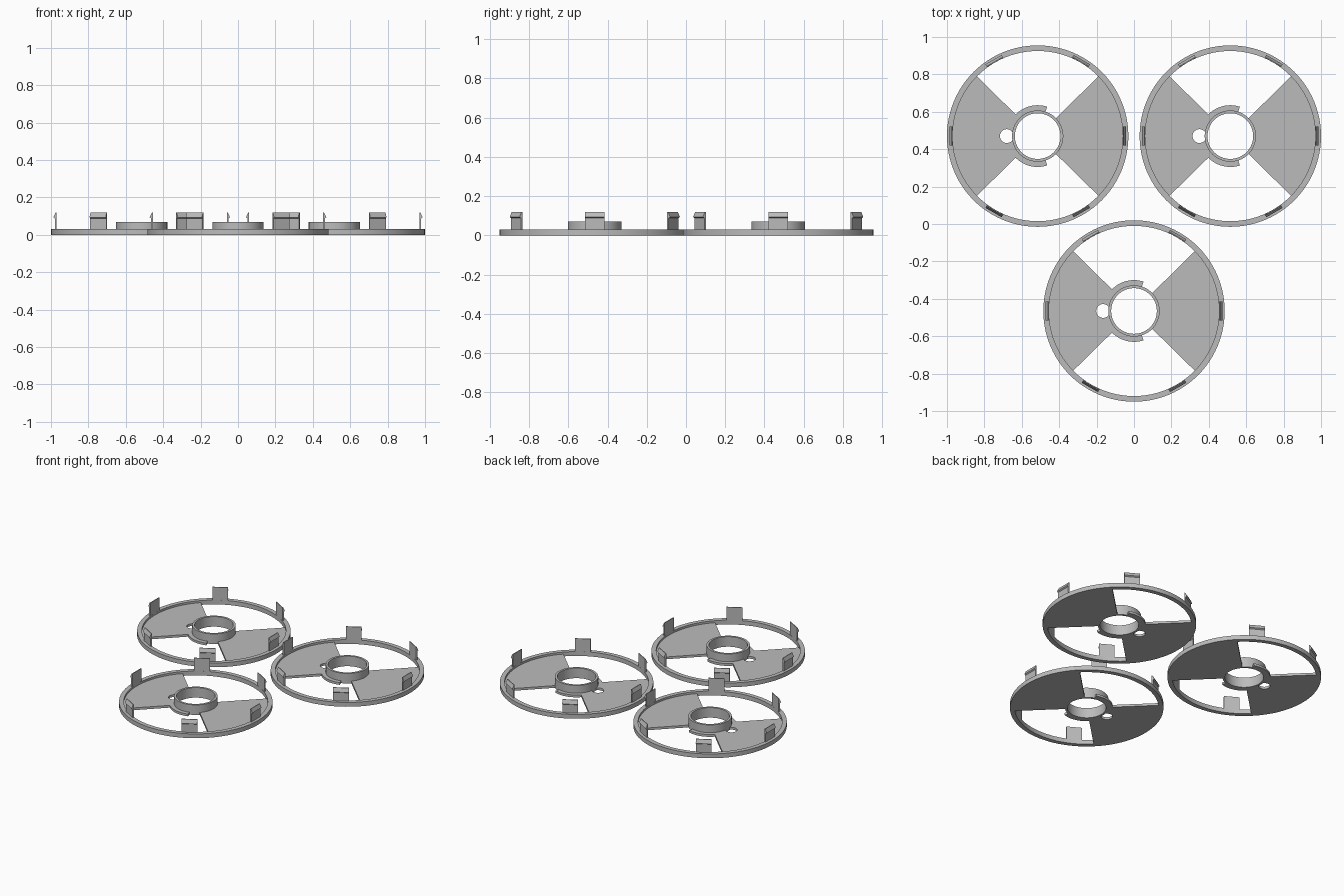
import bpy, bmesh
from math import sin, cos, radians, tau
from mathutils import Matrix, Vector

if "Cube" in bpy.data.objects:
    bpy.data.objects.remove(bpy.data.objects["Cube"])

grey = bpy.data.materials.new("plain_grey")
grey.use_nodes = True
grey.diffuse_color = (0.5, 0.5, 0.5, 1)
grey.node_tree.nodes["Principled BSDF"].inputs["Base Color"].default_value = (0.5, 0.5, 0.5, 1)

DISC_R, RIM_R = 0.485, 0.455
HUB_R, BORE_R = 0.137, 0.122
FLANGE_R = 0.165
RIM_H, HUB_H, PLATE_H = 0.03, 0.07, 0.016
HALF = 44.5


def finish(name, bm, centre):
    bmesh.ops.recalc_face_normals(bm, faces=bm.faces)
    mesh = bpy.data.meshes.new(name)
    bm.to_mesh(mesh)
    bm.free()
    mesh.materials.append(grey)
    ob = bpy.data.objects.new(name, mesh)
    ob.location = (centre[0], centre[1], 0)
    bpy.context.collection.objects.link(ob)
    return ob


def select(ob):
    bpy.ops.object.select_all(action='DESELECT')
    ob.select_set(True)
    bpy.context.view_layer.objects.active = ob


def smooth(ob):
    select(ob)
    bpy.ops.object.shade_smooth_by_angle(angle=radians(30))


def ring(name, centre, inner, outer, height, steps=96):
    """Square-section ring made by turning a rectangle."""
    bm = bmesh.new()
    section = [(inner, 0), (outer, 0), (outer, height), (inner, height)]
    loops = []
    for i in range(steps):
        a = tau * i / steps
        loops.append([bm.verts.new((r * cos(a), r * sin(a), z)) for r, z in section])
    for i in range(steps):
        p, q = loops[i], loops[(i + 1) % steps]
        for k in range(4):
            n = (k + 1) % 4
            bm.faces.new((p[k], q[k], q[n], p[n]))
    smooth(finish(name, bm, centre))


def prism(bm, points, offset):
    face = bm.faces.new([bm.verts.new(p) for p in points])
    new = bmesh.ops.extrude_face_region(bm, geom=[face])["geom"]
    verts = [v for v in new if isinstance(v, bmesh.types.BMVert)]
    bmesh.ops.translate(bm, verts=verts, vec=offset)


def arc_plate(name, centre, inner, outer, start, end, steps=32):
    """Flat plate bounded by two arcs and two radial edges."""
    angles = [radians(start + (end - start) * i / steps) for i in range(steps + 1)]
    points = [(outer * cos(a), outer * sin(a), 0) for a in angles]
    points += [(inner * cos(a), inner * sin(a), 0) for a in reversed(angles)]
    bm = bmesh.new()
    prism(bm, points, (0, 0, PLATE_H))
    ob = finish(name, bm, centre)
    smooth(ob)
    return ob


def drill(ob, x, y, radius):
    """Cut a round hole through a plate."""
    bpy.ops.mesh.primitive_cylinder_add(vertices=32, radius=radius, depth=0.2, location=(x, y, 0))
    cutter = bpy.context.object
    cutter.hide_render = True
    cut = ob.modifiers.new("peg_hole", 'BOOLEAN')
    cut.object = cutter
    cut.solver = 'EXACT'
    select(ob)
    bpy.ops.object.modifier_apply(modifier=cut.name)
    bpy.data.objects.remove(cutter)
    smooth(ob)


def clip(name, centre, angle):
    """Upright snap tab with an outward barb."""
    profile = [(0.455, 0), (0.464, 0), (0.464, 0.088), (0.472, 0.094), (0.46, 0.12), (0.455, 0.12)]
    bm = bmesh.new()
    prism(bm, [Vector((r, -0.05, z)) for r, z in profile], (0, 0.1, 0))
    bmesh.ops.rotate(bm, verts=bm.verts, matrix=Matrix.Rotation(radians(angle), 3, 'Z'))
    finish(name, bm, centre)


discs = {"left_disc": (0.515, 0.47), "right_disc": (-0.515, 0.47), "front_disc": (0, -0.465)}
for disc, c in discs.items():
    ring(disc + "_rim", c, RIM_R, DISC_R, RIM_H)
    ring(disc + "_hub", c, BORE_R, HUB_R, HUB_H)

    # Two opposite fan plates, one with a peg hole
    arc_plate(disc + "_plain_fan", c, HUB_R - 0.002, RIM_R + 0.003, -HALF, HALF)
    fan = arc_plate(disc + "_drilled_fan", c, HUB_R - 0.002, RIM_R + 0.003, 180 - HALF, 180 + HALF)
    drill(fan, c[0] - 0.165, c[1], 0.037)

    # Short flanges beside the hub
    arc_plate(disc + "_back_flange", c, HUB_R - 0.002, FLANGE_R, 72, 180 - HALF)
    arc_plate(disc + "_front_flange", c, HUB_R - 0.002, FLANGE_R, 180 + HALF, 288)

    for i in range(6):
        clip(f"{disc}_clip_{i + 1}", c, 60 * i)
